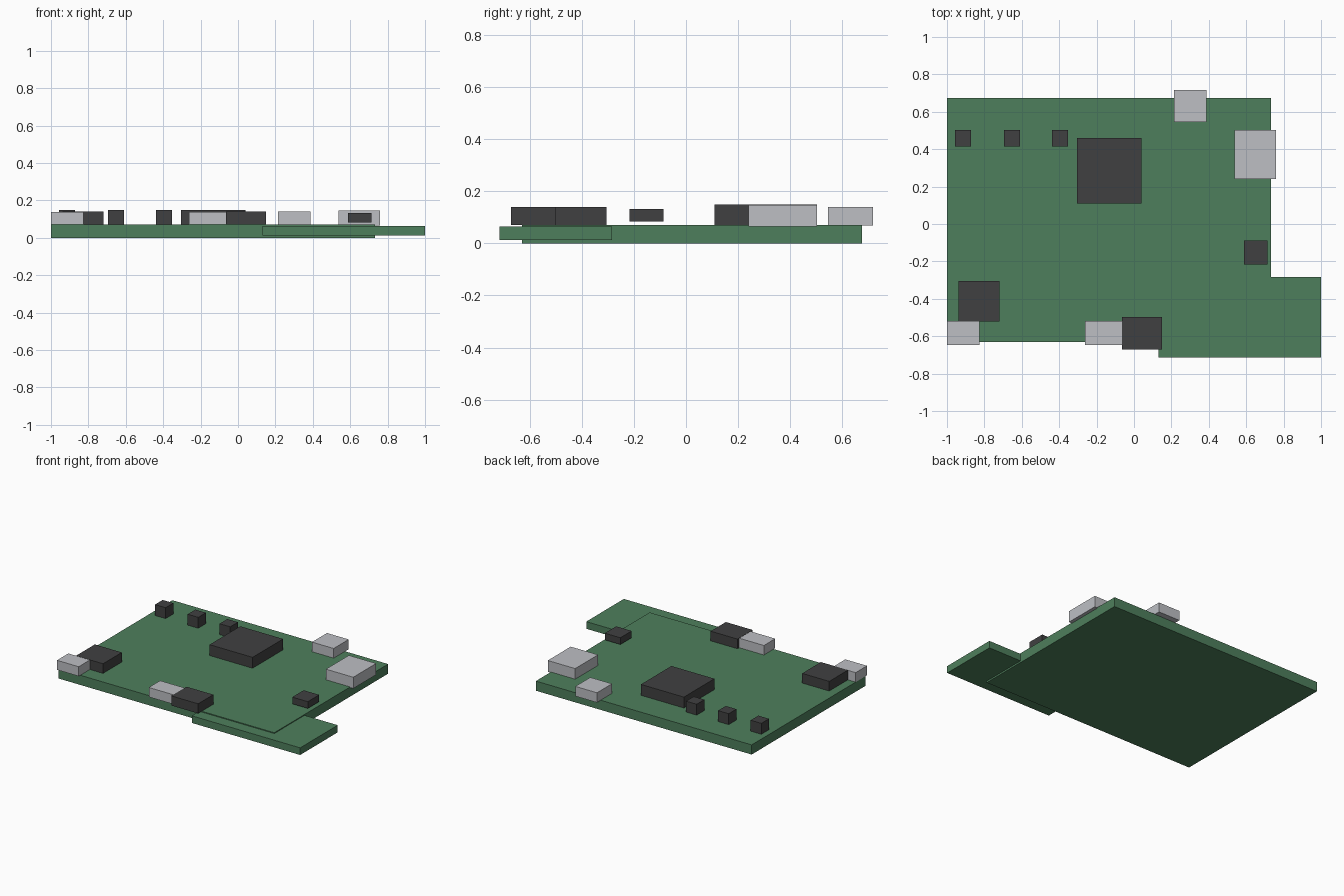
import bpy
import bmesh

# Remove the default cube
cube = bpy.data.objects.get("Cube")
if cube:
    bpy.data.objects.remove(cube, do_unlink=True)


def material(name, rgb):
    mat = bpy.data.materials.new(name)
    mat.use_nodes = True
    color = (*rgb, 1.0)
    mat.diffuse_color = color
    bsdf = next(n for n in mat.node_tree.nodes if n.type == "BSDF_PRINCIPLED")
    bsdf.inputs["Base Color"].default_value = color
    return mat


board_green = material("board green", (0.076, 0.212, 0.107))
chip_black = material("chip black", (0.051, 0.051, 0.053))
metal_grey = material("metal grey", (0.51, 0.52, 0.55))


def block(name, mat, x, y, z):
    """Box spanning the given (low, high) ranges, origin at its centre."""
    spans = (x, y, z)
    size = [hi - lo for lo, hi in spans]
    bm = bmesh.new()
    bmesh.ops.create_cube(bm, size=1.0)
    bmesh.ops.scale(bm, vec=size, verts=bm.verts)
    mesh = bpy.data.meshes.new(name)
    bm.to_mesh(mesh)
    bm.free()
    mesh.materials.append(mat)
    obj = bpy.data.objects.new(name, mesh)
    obj.location = [(lo + hi) / 2 for lo, hi in spans]
    bpy.context.scene.collection.objects.link(obj)
    return obj


# Circuit boards
TOP = 0.07
block("main_board", board_green, (-1, 0.733), (-0.63, 0.675), (0, TOP))
block("side_board", board_green, (0.13, 1), (-0.715, -0.284), (0.012, 0.064))

# Black chips
block("main_chip", chip_black, (-0.305, 0.04), (0.11, 0.46), (TOP, 0.149))
block("left_chip", chip_black, (-0.937, -0.72), (-0.52, -0.305), (TOP, 0.14))
block("front_chip", chip_black, (-0.065, 0.15), (-0.672, -0.498), (TOP, 0.14))
block("raised_chip", chip_black, (0.588, 0.713), (-0.217, -0.087), (0.083, 0.132))

# Row of three small components
for i, x in enumerate((-0.957, -0.695, -0.438)):
    block(f"small_component_{i + 1}", chip_black, (x, x + 0.085), (0.415, 0.503), (TOP, 0.149))

# Metal connectors
block("large_connector", metal_grey, (0.538, 0.758), (0.24, 0.503), (0.065, 0.147))
block("back_connector", metal_grey, (0.213, 0.387), (0.545, 0.717), (0.069, 0.14))
block("corner_connector", metal_grey, (-1, -0.826), (-0.648, -0.518), (TOP, 0.139))
block("front_connector", metal_grey, (-0.263, -0.06), (-0.648, -0.518), (TOP, 0.139))
